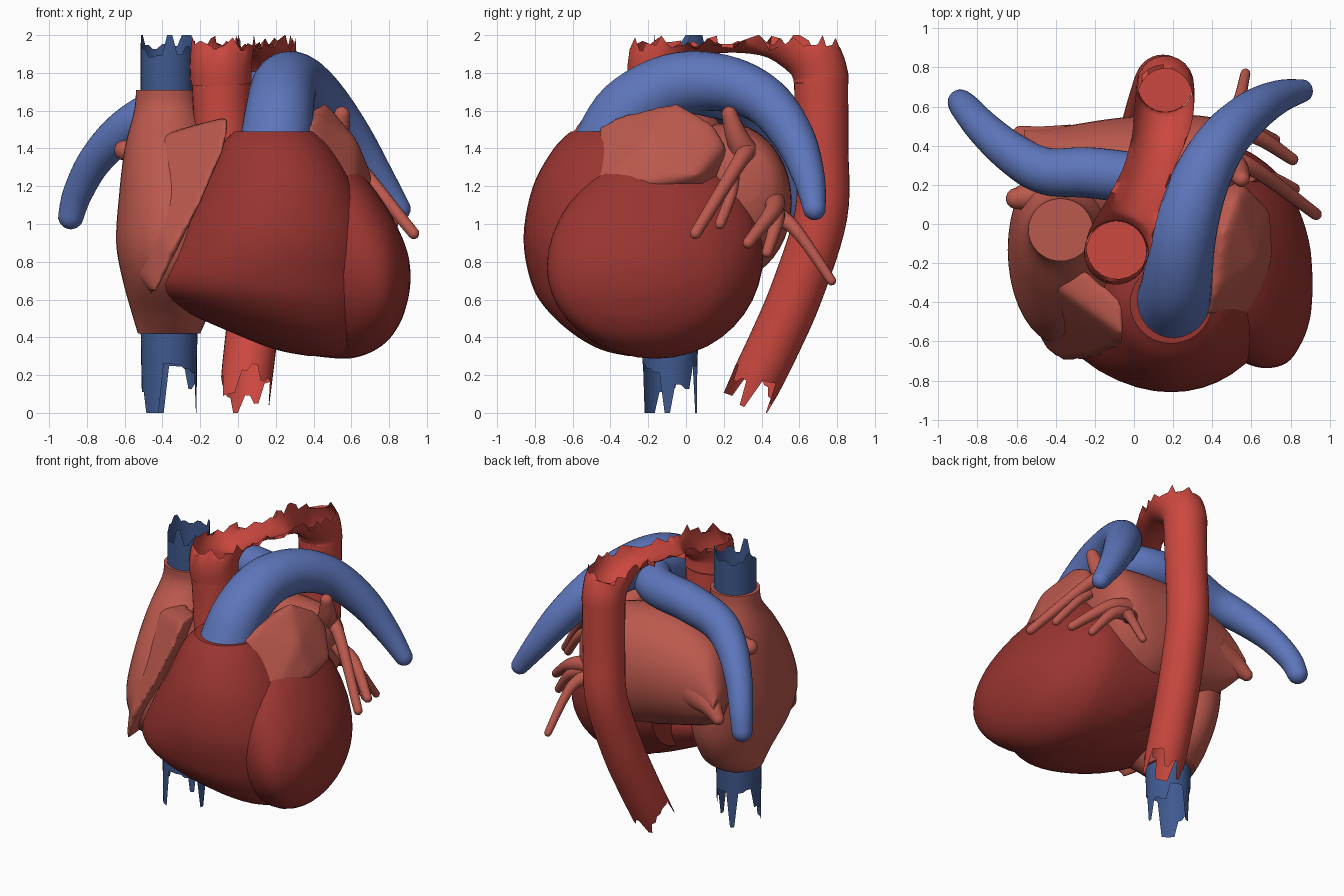
import bpy, bmesh, math, random
from mathutils import Vector

if "Cube" in bpy.data.objects:
    bpy.data.objects.remove(bpy.data.objects["Cube"])

random.seed(4)
N = 32


def material(name, rgb):
    m = bpy.data.materials.new(name)
    m.diffuse_color = (*rgb, 1)
    m.use_nodes = True
    m.node_tree.nodes["Principled BSDF"].inputs["Base Color"].default_value = m.diffuse_color
    return m


MUSCLE = material("muscle", (0.32, 0.035, 0.03))
ATRIAL = material("atrial", (0.5, 0.1, 0.075))
ARTERY = material("artery", (0.6, 0.065, 0.05))
PULMONARY = material("pulmonary", (0.11, 0.18, 0.5))
CAVAL = material("caval", (0.05, 0.1, 0.27))


def finish(name, bm, mat, angle=40):
    bmesh.ops.recalc_face_normals(bm, faces=bm.faces)
    me = bpy.data.meshes.new(name)
    bm.to_mesh(me)
    bm.free()
    me.materials.append(mat)
    ob = bpy.data.objects.new(name, me)
    bpy.context.collection.objects.link(ob)
    bpy.ops.object.select_all(action='DESELECT')
    ob.select_set(True)
    bpy.context.view_layer.objects.active = ob
    bpy.ops.object.shade_smooth_by_angle(angle=math.radians(angle))
    return ob


def smooth_rows(rows, steps):
    """Catmull-Rom interpolation of rows of numbers."""
    out = []
    for i in range(len(rows) - 1):
        p0, p1, p2, p3 = (rows[max(0, min(len(rows) - 1, i + k))] for k in (-1, 0, 1, 2))
        for s in range(steps):
            t = s / steps
            out.append([0.5 * (2 * b + (c - a) * t + (2 * a - 5 * b + 4 * c - d) * t ** 2
                               + (3 * b - a - 3 * c + d) * t ** 3)
                        for a, b, c, d in zip(p0, p1, p2, p3)])
    return out + [list(rows[-1])]


def skin(rings, cap_start, cap_end):
    bm = bmesh.new()
    vs = [[bm.verts.new(p) for p in r] for r in rings]
    for a, b in zip(vs, vs[1:]):
        for i in range(len(a)):
            j = (i + 1) % len(a)
            bm.faces.new((a[i], a[j], b[j], b[i]))
    if cap_start:
        bm.faces.new(vs[0])
    if cap_end:
        bm.faces.new(vs[-1])
    return bm


def loft(name, mat, axis, rows):
    """Elliptical sections: position on axis, then min/max of the other two axes."""
    rings = []
    for h, a0, a1, b0, b1 in smooth_rows(rows, 5):
        ring = []
        for i in range(N + 8):
            t = 2 * math.pi * i / (N + 8)
            a = (a0 + a1) / 2 + (a1 - a0) / 2 * math.cos(t)
            b = (b0 + b1) / 2 + (b1 - b0) / 2 * math.sin(t)
            ring.append((a, b, h) if axis == 'z' else (h, a, b))
        rings.append(ring)
    return finish(name, skin(rings, True, True), mat)


def tube_rings(rows, n=N, tear=0.0, rounded=False, steps=6):
    pts = smooth_rows(rows, steps)
    cs, rs = [Vector(p[:3]) for p in pts], [p[3] for p in pts]
    if tear:
        while len(cs) > 2 and (cs[-2] - cs[-1]).length < tear:
            del cs[-2], rs[-2]
    if rounded:
        d, r, end = (cs[-1] - cs[-2]).normalized(), rs[-1], cs[-1].copy()
        for k in (0.4, 0.8, 1.2, 1.45):
            cs.append(end + d * r * math.sin(k))
            rs.append(r * math.cos(k))
    rings, u = [], None
    for i, c in enumerate(cs):
        t = (cs[min(i + 1, len(cs) - 1)] - cs[max(i - 1, 0)]).normalized()
        u = t.orthogonal() if u is None else u - t * u.dot(t)
        u.normalize()
        v = t.cross(u)
        rings.append([c + rs[i] * (u * math.cos(2 * math.pi * k / n) + v * math.sin(2 * math.pi * k / n))
                      for k in range(n)])
    if tear:
        # ragged end: a few long teeth, two columns each
        cut = [0 if k % 5 == 0 else random.uniform(0.3, 0.95) for k in range(n // 2 + 1)]
        rings[-1] = [p - t * tear * cut[k // 2] for k, p in enumerate(rings[-1])]
        for p in rings[-1]:
            p.z = min(2, max(0, p.z))
    return rings


def tube(name, mat, rows, n=N, tear=0.0, rounded=False):
    return finish(name, skin(tube_rings(rows, n, tear, rounded), True, not tear), mat)


def flap(name, mat, pts, inward):
    """Fleshy slab: hull of an outer outline and its inward copy, softened."""
    bm = bmesh.new()
    for p in pts:
        bm.verts.new(p)
        bm.verts.new(Vector(p) + Vector(inward))
    res = bmesh.ops.convex_hull(bm, input=bm.verts)
    bmesh.ops.delete(bm, geom=[g for g in set(res["geom_interior"]) if isinstance(g, bmesh.types.BMVert)],
                     context='VERTS')
    ob = finish(name, bm, mat, 50)
    rem = ob.modifiers.new("remesh", 'REMESH')
    rem.mode, rem.voxel_size, rem.use_smooth_shade = 'VOXEL', 0.02, True
    smo = ob.modifiers.new("soften", 'SMOOTH')
    smo.factor, smo.iterations = 0.5, 20


# Ventricles
loft("right_ventricle", MUSCLE, 'z', [
    (0.30, .38, .50, -.30, -.12), (0.335, .20, .64, -.45, .05), (0.42, -.02, .73, -.60, .15),
    (0.55, -.30, .76, -.74, .18), (0.69, -.45, .76, -.82, .18), (0.93, -.33, .71, -.86, .08),
    (1.20, -.19, .61, -.81, .0), (1.40, -.10, .49, -.70, -.10), (1.49, -.02, .40, -.61, -.20)])
loft("left_ventricle", MUSCLE, 'x', [
    (0.0, -.35, .40, .50, 1.20), (0.25, -.56, .41, .34, 1.36), (0.50, -.68, .40, .29, 1.37),
    (0.65, -.735, .33, .30, 1.27), (0.78, -.71, .20, .37, 1.10), (0.86, -.60, .03, .48, .95),
    (0.90, -.48, -.12, .60, .84), (0.912, -.36, -.26, .68, .76)])

# Atria
loft("right_atrium", ATRIAL, 'z', [
    (0.42, -.53, -.20, -.25, .10), (0.52, -.56, -.16, -.36, .22), (0.70, -.61, -.12, -.56, .32),
    (0.90, -.645, -.08, -.62, .35), (1.15, -.63, -.08, -.55, .35), (1.40, -.60, -.13, -.38, .25),
    (1.60, -.55, -.20, -.21, .15), (1.71, -.54, -.21, -.19, .13)])
loft("left_atrium", ATRIAL, 'x', [
    (-.56, .34, .48, .98, 1.14), (-.42, .08, .49, .85, 1.38), (-.10, -.10, .54, .75, 1.52),
    (0.20, -.10, .56, .70, 1.53), (0.42, .0, .54, .82, 1.49), (0.52, .10, .48, .98, 1.43),
    (0.56, .22, .40, 1.12, 1.34)])
flap("left_auricle", ATRIAL, [
    (.38, -.46, 1.52), (.56, -.56, 1.15), (.62, -.50, 1.15), (.72, -.15, 1.22), (.70, .07, 1.26),
    (.57, .21, 1.42), (.53, .14, 1.54), (.46, -.05, 1.65), (.41, -.36, 1.58), (.63, -.2, 1.45)],
    (-.17, .05, -.13))
flap("right_auricle", ATRIAL, [
    (-.20, -.45, 1.53), (-.04, -.58, 1.57), (-.07, -.65, 1.40), (-.20, -.70, 1.10), (-.36, -.71, .85),
    (-.44, -.66, .62), (-.52, -.50, .72), (-.54, -.42, 1.10), (-.40, -.32, 1.47)], (-.02, .2, 0))

# Venae cavae with torn ends
tube("superior_vena_cava", CAVAL, [(-.375, -.03, 1.705, .14), (-.375, -.03, 2.0, .14)], tear=0.13)
tube("inferior_vena_cava", CAVAL, [(-.365, -.085, .425, .15), (-.365, -.085, 0, .145)], tear=0.30)

# Aorta: lower pieces, then the torn-open arch
tube("ascending_aorta", ARTERY, [(-.06, -.17, 1.2, .14), (-.08, -.14, 1.5, .15), (-.09, -.14, 1.75, .155)])
tube("descending_aorta", ARTERY, [
    (.16, .715, 1.75, .143), (.155, .72, 1.4, .14), (.14, .715, 1.05, .14), (.10, .59, .65, .14),
    (.065, .46, .35, .138), (.03, .31, .045, .135)], tear=0.2)
arch = skin(tube_rings([
    (-.09, -.14, 1.745, .162), (-.09, -.14, 1.88, .165), (-.06, -.05, 2.01, .165), (0, .10, 2.06, .165),
    (.08, .30, 2.065, .16), (.14, .50, 2.02, .155), (.16, .66, 1.90, .15), (.16, .71, 1.80, .146),
    (.16, .715, 1.745, .146)], n=22, steps=3), False, False)
bmesh.ops.bisect_plane(arch, geom=arch.verts[:] + arch.edges[:] + arch.faces[:],
                       plane_co=(0, 0, 1.965), plane_no=(0, 0, 1), clear_outer=True)
for v in arch.verts:
    if v.is_boundary and v.co.z > 1.9:
        v.co.z = min(2.0, v.co.z + random.uniform(-.05, .04))
finish("aortic_arch", arch, ARTERY)

# Pulmonary arteries
tube("pulmonary_trunk_and_left_artery", PULMONARY, [
    (.20, -.41, 1.40, .195), (.22, -.30, 1.60, .18), (.25, -.06, 1.735, .17), (.33, .20, 1.745, .15),
    (.45, .42, 1.65, .13), (.60, .57, 1.46, .11), (.74, .65, 1.25, .085), (.855, .68, 1.08, .06)],
    rounded=True)
tube("right_pulmonary_artery", PULMONARY, [
    (.27, .02, 1.72, .13), (.10, .20, 1.68, .13), (-.20, .26, 1.66, .13), (-.45, .27, 1.58, .12),
    (-.62, .36, 1.48, .105), (-.76, .48, 1.33, .09), (-.85, .58, 1.16, .078), (-.885, .62, 1.04, .068)],
    rounded=True)

# Pulmonary veins: root, middle, end with radii
veins = {
    "left_upper_vein": [(.46, .32, 1.38, .07), (.60, .29, 1.34, .042), (.93, .05, .95, .03)],
    "left_upper_branch": [(.60, .25, 1.26, .035), (.70, .24, 1.16, .03), (.82, .18, 1.0, .028)],
    "left_upper_stub": [(.48, .33, 1.34, .08), (.53, .27, 1.46, .06), (.55, .23, 1.58, .042)],
    "left_lower_vein": [(.42, .46, 1.12, .07), (.60, .46, 1.07, .045), (.81, .33, .90, .03)],
    "left_lower_branch": [(.42, .46, 1.08, .06), (.58, .48, 1.02, .04), (.72, .43, .85, .028)],
    "left_back_vein": [(.42, .46, 1.05, .06), (.52, .58, .97, .035), (.57, .77, .70, .025)],
    "right_lower_vein": [(-.38, .38, 1.10, .14), (-.50, .43, 1.05, .075), (-.58, .46, .99, .042)],
    "right_upper_vein": [(-.42, .15, 1.36, .11), (-.53, .14, 1.38, .08), (-.60, .13, 1.39, .055)],
}
for vein, path in veins.items():
    tube(vein, ATRIAL, path, n=14, rounded=True)
